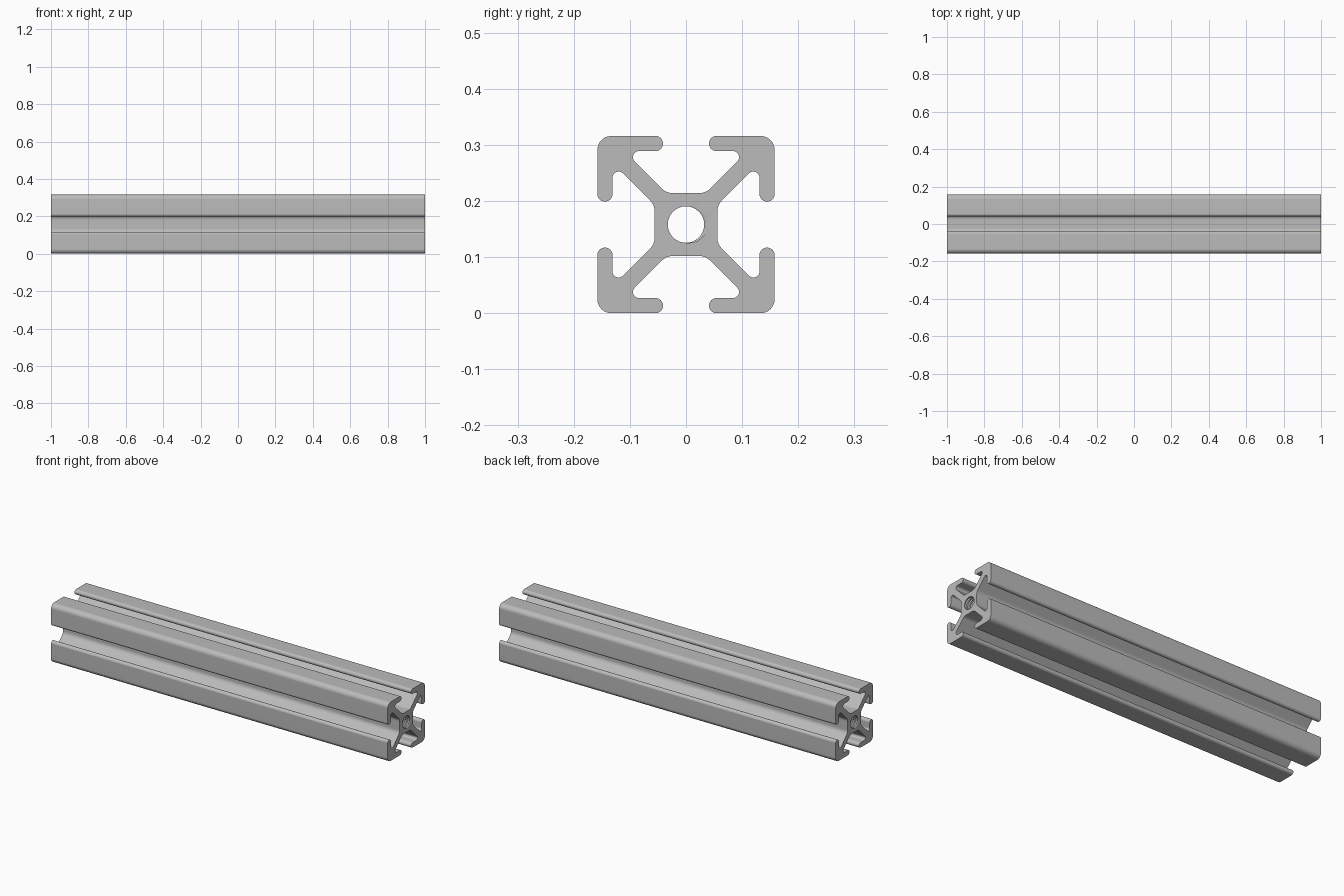
import bpy, bmesh, math
from mathutils import Vector

cube = bpy.data.objects.get("Cube")
if cube:
    bpy.data.objects.remove(cube, do_unlink=True)

HALF = 0.158                      # half width of the square section
MINOR, MAJOR = 0.0325, 0.0395     # bore and thread radii
PITCH, TURNS, SEGS = 0.0158, 20, 32


def fillet(prev, corner, nxt, radius):
    """Points of the arc that rounds one corner of the profile."""
    a, b = (prev - corner).normalized(), (nxt - corner).normalized()
    half_angle = a.angle(b) / 2
    reach = radius / math.tan(half_angle)
    centre = corner + (a + b).normalized() * (radius / math.sin(half_angle))
    start, end = corner + a * reach - centre, corner + b * reach - centre
    sweep = math.pi - 2 * half_angle
    steps = max(4, round(sweep / math.radians(15)))
    return [centre + (start * math.sin(sweep * (1 - i / steps))
                      + end * math.sin(sweep * i / steps)) / math.sin(sweep)
            if sweep < 3 else centre + start for i in range(steps + 1)]


def section():
    """Full slotted outline: one corner arm, mirrored and turned four times."""
    arm = [(0.035, 0.056, 0.028), (0.110, 0.131, 0.011), (0.041, 0.131, 0.0133),
           (0.041, HALF, 0.0133), (HALF, HALF, 0.025)]
    arm += [(z, y, r) for y, z, r in reversed(arm[:-1])]
    corners = []
    for _ in range(4):
        corners += arm
        arm = [(z, -y, r) for y, z, r in arm]
    pts = [Vector((y, z)) for y, z, _ in corners]
    outline = []
    for i, (_, _, r) in enumerate(corners):
        outline += fillet(pts[i - 1], pts[i], pts[(i + 1) % len(pts)], r)
    return outline


def add_grid(bm, rows, closed=False):
    rows = [[bm.verts.new(p) for p in row] for row in rows]
    for lower, upper in zip(rows, rows[1:]):
        n = len(lower)
        for j in range(n if closed else n - 1):
            k = (j + 1) % n
            bm.faces.new((lower[j], lower[k], upper[k], upper[j]))


def threaded_bore(side):
    """Helical rows of a tapped hole running in from one end."""
    depth = PITCH * TURNS
    rows = []
    for k in range(4 * TURNS + 5):
        row = []
        for j in range(SEGS + 1):
            d = min(max(PITCH * (k / 4 - j / SEGS), 0), depth)
            u = d / PITCH + j / SEGS
            groove = max(0, 1 - 4 * abs(u - round(u)))
            fade = min(1, (depth - d) / PITCH)
            r = MINOR + (MAJOR - MINOR) * groove * fade
            t = math.tau * j / SEGS
            row.append((side * (1 - d), side * r * math.cos(t), HALF + r * math.sin(t)))
        rows.append(row)
    return rows


bm = bmesh.new()
# Slotted outer walls
outline = section()
add_grid(bm, [[(x, p.x, HALF + p.y) for p in outline] for x in (-1, 1)], closed=True)

# Tapped holes and the plain bore between them
for side in (-1, 1):
    add_grid(bm, threaded_bore(side))
inner = 1 - PITCH * TURNS
angles = [math.tau * j / SEGS for j in range(SEGS)]
add_grid(bm, [[(x, MINOR * math.cos(t), HALF + MINOR * math.sin(t)) for t in angles]
              for x in (-inner, inner)], closed=True)
bmesh.ops.remove_doubles(bm, verts=bm.verts[:], dist=1e-5)

# End faces
for side in (-1, 1):
    rim = [e for e in bm.edges if e.is_boundary
           and all(abs(v.co.x - side) < 1e-5 for v in e.verts)]
    bmesh.ops.triangle_fill(bm, edges=rim, use_beauty=True, normal=(side, 0, 0))
bmesh.ops.recalc_face_normals(bm, faces=bm.faces[:])

mesh = bpy.data.meshes.new("slotted_rail")
bm.to_mesh(mesh)
bm.free()
rail = bpy.data.objects.new("slotted_rail", mesh)
bpy.context.collection.objects.link(rail)

# Bare metal
metal = bpy.data.materials.new("aluminium_grey")
metal.use_nodes = True
colour = (0.5, 0.5, 0.5, 1)
metal.diffuse_color = colour
metal.node_tree.nodes["Principled BSDF"].inputs["Base Color"].default_value = colour
mesh.materials.append(metal)

# Smooth rounded edges, crisp flats
bpy.ops.object.select_all(action='DESELECT')
rail.select_set(True)
bpy.context.view_layer.objects.active = rail
bpy.ops.object.shade_smooth_by_angle(angle=math.radians(30))
weighted = rail.modifiers.new("weighted_normals", 'WEIGHTED_NORMAL')
weighted.keep_sharp = True
